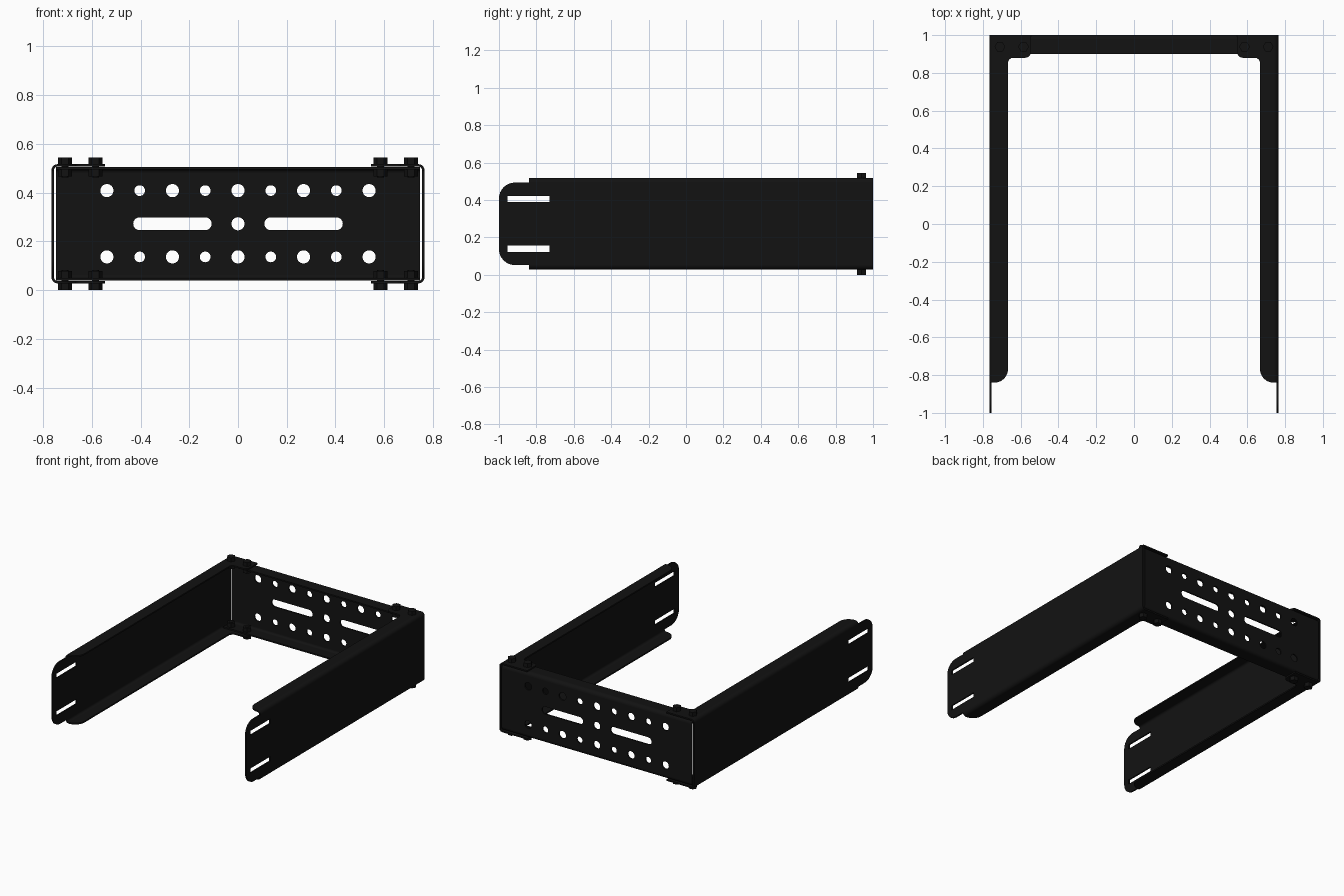
import bpy, bmesh, math
from mathutils import Vector, Matrix

if "Cube" in bpy.data.objects:
    bpy.data.objects.remove(bpy.data.objects["Cube"])

MID = 0.2725          # height of the symmetry plane; parts are modelled around it
T = 0.01              # sheet thickness
R = 0.024             # outer bend radius
W, H = 0.765, 0.2445  # half width / half height of the side channels
BH = 0.2325           # half height of the back channel

black = bpy.data.materials.new("black_paint")
black.diffuse_color = (0.006, 0.006, 0.006, 1)
black.use_nodes = True
black.node_tree.nodes["Principled BSDF"].inputs["Base Color"].default_value = black.diffuse_color


def rounded(pts, n=8):
    """Closed loop from (u, v, radius) right-angle corners."""
    out = []
    for i, (x, y, r) in enumerate(pts):
        p = Vector((x, y))
        d1 = (Vector(pts[i - 1][:2]) - p).normalized()
        d2 = (Vector(pts[(i + 1) % len(pts)][:2]) - p).normalized()
        c = p + (d1 + d2) * r
        for k in range(n + 1 if r else 1):
            a = math.pi / 2 * k / n
            q = c - d2 * r * math.cos(a) - d1 * r * math.sin(a) if r else p
            if not out or (q - out[-1]).length > 1e-5:
                out.append(q)
    if (out[0] - out[-1]).length < 1e-5:
        out.pop()
    return out


def slot(u0, u1, v0, v1, r=0.0):
    return rounded([(u0, v0, r), (u1, v0, r), (u1, v1, r), (u0, v1, r)])


def hole(u, v, r):
    return slot(u - r, u + r, v - r, v + r, r)


AXES = {'X': Matrix(((0, 0, 1), (1, 0, 0), (0, 1, 0))),
        'Y': Matrix(((1, 0, 0), (0, 0, 1), (0, 1, 0))),
        'Z': Matrix.Identity(3)}


def finish(name, me, mirror):
    me.shade_smooth()
    me.set_sharp_from_angle(angle=math.radians(30))
    me.materials.append(black)
    ob = bpy.data.objects.new(name, me)
    ob.location.z = MID
    bpy.context.collection.objects.link(ob)
    if mirror:
        m = ob.modifiers.new("mirror", 'MIRROR')
        m.use_axis = ['X' in mirror, False, 'Z' in mirror]
        m.use_mirror_merge = False
    return ob


def sheet(name, loops, axis, w0, w1, mirror=""):
    """Filled outline with holes, extruded from w0 to w1 along an axis."""
    cu = bpy.data.curves.new(name, 'CURVE')
    cu.dimensions, cu.fill_mode, cu.extrude = '2D', 'BOTH', (w1 - w0) / 2
    for lp in loops:
        s = cu.splines.new('POLY')
        s.points.add(len(lp) - 1)
        for pt, q in zip(s.points, lp):
            pt.co = (q[0], q[1], 0, 1)
        s.use_cyclic_u = True
    tmp = bpy.data.objects.new("tmp", cu)
    bpy.context.collection.objects.link(tmp)
    dg = bpy.context.evaluated_depsgraph_get()
    me = bpy.data.meshes.new_from_object(tmp.evaluated_get(dg))
    bpy.data.objects.remove(tmp)
    bpy.data.curves.remove(cu)
    bm = bmesh.new()
    bm.from_mesh(me)
    bmesh.ops.translate(bm, verts=bm.verts, vec=(0, 0, (w0 + w1) / 2))
    bmesh.ops.transform(bm, matrix=AXES[axis].to_4x4(), verts=bm.verts)
    bmesh.ops.remove_doubles(bm, verts=bm.verts, dist=1e-5)
    bmesh.ops.recalc_face_normals(bm, faces=bm.faces)
    bm.to_mesh(me)
    bm.free()
    me.name = name
    return finish(name, me, mirror)


def bend(u, v):
    """Quarter-round strip whose outer corner is at (u, v)."""
    c = Vector((u - R, v - R))
    arc = [Vector((math.cos(a), math.sin(a))) for a in
           (math.pi / 2 * k / 6 for k in range(7))]
    return [c + d * R for d in arc] + [c + d * (R - T) for d in reversed(arc)]


# Side arms: web with rounded front tongue and two slots
zw = H - R
web = rounded([(-1, -zw, 0.085), (1, -zw, 0), (1, zw, 0), (-1, zw, 0.085)])
sheet("side_arm_web",
      [web, slot(-0.955, -0.73, 0.117, 0.15), slot(-0.955, -0.73, -0.15, -0.117)],
      'X', W - T, W, "X")
sheet("side_arm_bend", [bend(W, H)], 'Y', -0.84, 1, "XZ")

# Side arm flanges, widening into a bolting tab at the back
flange = rounded([(W - R, -0.84, 0), (W - R, 1, 0), (0.546, 1, 0),
                  (0.546, 0.88, 0.03), (0.667, 0.88, 0.028), (0.667, -0.84, 0.072)])
sheet("side_arm_flange", [flange], 'Z', H - T, H, "XZ")

# Perforated back panel
BW = 0.746
zb = BH - R
loops = [slot(-BW, BW, -zb, zb), hole(0, 0, 0.027)]
for i in range(-4, 5):
    for z in (-0.136, 0.136):
        loops.append(hole(i * 0.1345, z, 0.022 if i % 2 else 0.027))
for s in ((-0.43, -0.108), (0.108, 0.43)):
    loops.append(slot(*s, -0.026, 0.026, 0.026))
sheet("back_panel", loops, 'Y', 1 - T, 1)
sheet("back_bend", [bend(1, BH)], 'X', -BW, BW, "Z")
sheet("back_flange", [slot(0.9, 1 - R, BH - T, BH)], 'X', -BW, BW, "Z")

# Bolts with hexagonal heads and nuts clamping the corners
bm = bmesh.new()
for x in (0.585, 0.71):
    for z0, z1, r, n in ((H, 0.2725, 0.0285, 6), (0.194, 0.222, 0.0285, 6),
                         (0.190, H, 0.014, 16)):
        g = bmesh.ops.create_cone(bm, cap_ends=True, segments=n, radius1=r,
                                  radius2=r, depth=z1 - z0)
        rot = Matrix.Rotation(math.pi / 2 if n == 6 else 0, 4, 'Z')
        bmesh.ops.transform(bm, verts=g["verts"],
                            matrix=Matrix.Translation((x, 0.938, (z0 + z1) / 2)) @ rot)
me = bpy.data.meshes.new("corner_bolts")
bm.to_mesh(me)
bm.free()
finish("corner_bolts", me, "XZ")
